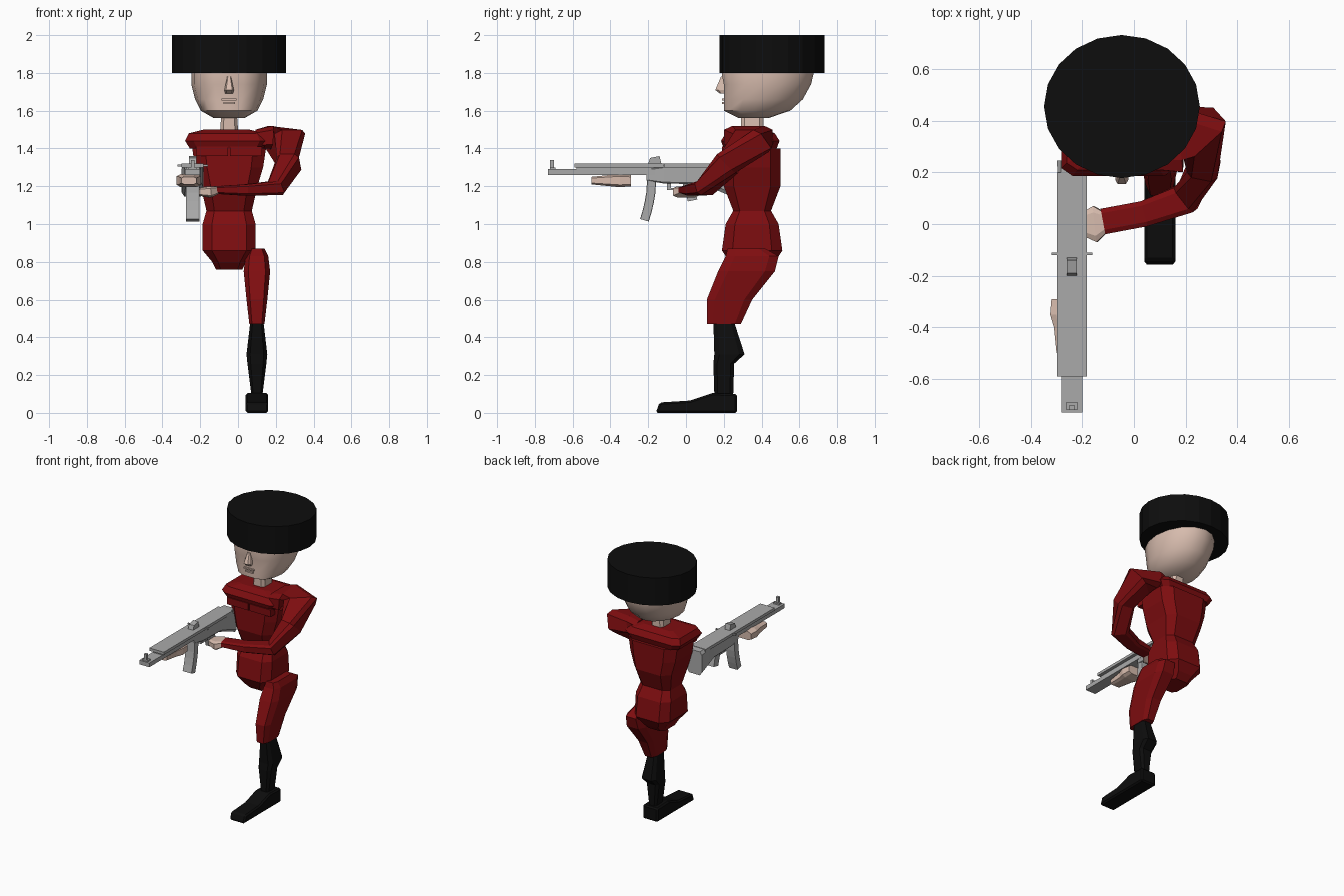
import bpy, bmesh, math
from mathutils import Vector

cube = bpy.data.objects.get("Cube")
if cube:
    bpy.data.objects.remove(cube, do_unlink=True)


def material(name, red, green, blue):
    mat = bpy.data.materials.new(name)
    mat.use_nodes = True
    mat.diffuse_color = (red, green, blue, 1)
    shader = mat.node_tree.nodes["Principled BSDF"]
    shader.inputs["Base Color"].default_value = mat.diffuse_color
    shader.inputs["Roughness"].default_value = .8
    return mat


CLOTH = material("red cloth", .21, .004, .005)
BLACK = material("black", .004, .004, .004)
SKIN = material("skin", .68, .5, .42)
METAL = material("grey metal", .4, .4, .4)
MIDDLE = -.047   # x of head and body
GUN = -.24       # x of the rifle


def skin_rings(name, rings, mat):
    """Bridge rings of equal point count and cap both ends."""
    bm = bmesh.new()
    loops = [[bm.verts.new(point) for point in ring] for ring in rings]
    for lower, upper in zip(loops, loops[1:]):
        for i in range(len(lower)):
            bm.faces.new((lower[i - 1], lower[i], upper[i], upper[i - 1]))
    bm.faces.new(loops[0])
    bm.faces.new(loops[-1])
    bmesh.ops.recalc_face_normals(bm, faces=bm.faces)
    mesh = bpy.data.meshes.new(name)
    bm.to_mesh(mesh)
    bm.free()
    mesh.materials.append(mat)
    part = bpy.data.objects.new(name, mesh)
    bpy.context.collection.objects.link(part)
    return part


def octagon(cut):
    """Square outline with its corners cut off."""
    k = 1 - cut
    half = [(1, -k), (1, k), (k, 1), (-k, 1)]
    return half + [(-a, -b) for a, b in half]


def loft(name, axis, centre, sections, mat, cut=.35):
    """Sections hold position on the axis, two half sizes and an optional shift."""
    rings = []
    for along, wide, deep, *shift in sections:
        ring = []
        for a, b in octagon(cut):
            point = [centre[0] + a * wide, centre[1] + b * deep + sum(shift)]
            point.insert("xyz".index(axis), along)
            ring.append(point)
        rings.append(ring)
    return skin_rings(name, rings, mat)


def limb(name, path, mat, cut=.35):
    """Path entries hold a centre, half width and half height."""
    centres = [Vector(entry[0]) for entry in path]
    rings = []
    for i, (_, wide, high) in enumerate(path):
        ahead = centres[min(i + 1, len(path) - 1)] - centres[max(i - 1, 0)]
        side = Vector((0, 0, 1)).cross(ahead).normalized()
        up = ahead.normalized().cross(side)
        rings.append([centres[i] + side * a * wide + up * b * high
                      for a, b in octagon(cut)])
    return skin_rings(name, rings, mat)


def plate(name, x, half, outline, mat=METAL):
    """Side outline in y and z, given thickness across x."""
    return skin_rings(name, [[(x + side * half, y, z) for y, z in outline]
                             for side in (-1, 1)], mat)


def box(name, x, half, front, back, low, high, mat=METAL):
    outline = [(front, low), (back, low), (back, high), (front, high)]
    return plate(name, x, half, outline, mat)


def turns(count):
    return [math.tau * i / count for i in range(count)]


# Tall round hat
skin_rings("hat", [[(MIDDLE + .302 * math.cos(a), .455 + .277 * math.sin(a), z)
                    for a in turns(20)] for z in (1.8, 2)], BLACK)


# Head: round skull with a flattened face
def head_ring(z, wide, front, back):
    centre, deep = (front + back) / 2, (back - front) / 2
    return [(MIDDLE + wide * math.sin(a),
             centre - deep * min(1, 1.2 * math.cos(a)), z) for a in turns(16)]


head = skin_rings("head", [
    head_ring(1.56, .08, .28, .42), head_ring(1.6, .15, .2, .52),
    head_ring(1.66, .18, .2, .58), head_ring(1.74, .2, .2, .62),
    head_ring(1.79, .2, .19, .63), head_ring(1.85, .2, .2, .63)], SKIN)
head.select_set(True)
bpy.context.view_layer.objects.active = head
bpy.ops.object.shade_smooth_by_angle(angle=math.radians(40))

loft("nose", "z", (MIDDLE, .2), [(1.69, .02, .02), (1.71, .025, .045),
                                 (1.78, .01, .015)], SKIN)
for part, z, half in (("lower_lip", 1.64, .03), ("upper_lip", 1.66, .04)):
    box(part, MIDDLE, half, .19, .22, z - .005, z + .005, SKIN)
loft("neck", "z", (MIDDLE, .35), [(1.46, .05, .06), (1.6, .04, .06)], SKIN)

# Jacket body, from hips up to the shoulder yoke
loft("jacket", "z", (MIDDLE, .35), [
    (.76, .07, .08), (.8, .09, .12), (.86, .14, .16), (1, .14, .14), (1.07, .12, .1),
    (1.2, .15, .15), (1.3, .18, .15), (1.4, .195, .15)], CLOTH)
loft("shoulder_yoke", "z", (-.06, .34), [
    (1.4, .195, .14), (1.44, .22, .155), (1.48, .2, .13), (1.5, .12, .08)], CLOTH, .2)
for part, side in (("right_chest_fold", -1), ("left_chest_fold", 1)):
    box(part, MIDDLE + side * .09, .085, .19, .26, 1.36, 1.41, CLOTH)

# Left arm bent across the body
limb("left_sleeve", [
    ((.1, .33, 1.45), .12, .05), ((.17, .33, 1.46), .13, .06),
    ((.25, .35, 1.44), .11, .08), ((.27, .22, 1.32), .06, .07),
    ((.2, .1, 1.19), .06, .04), ((.04, .04, 1.18), .05, .03),
    ((-.12, .01, 1.18), .05, .02)], CLOTH)
limb("left_hand", [((-.11, .01, 1.18), .04, .02), ((-.15, 0, 1.17), .07, .03),
                   ((-.21, 0, 1.17), .04, .02)], SKIN)

# Detached right hand under the fore-end
loft("right_hand", "y", (-.26, 1.23), [(-.5, .04, .02), (-.4, .05, .03),
                                       (-.35, .065, .035), (-.29, .06, .03)], SKIN)

# Single left leg and boot
loft("thigh", "z", (.1, .2), [
    (.87, .04, .1, .12), (.83, .06, .14, .15), (.75, .07, .15, .12),
    (.6, .055, .12, .03), (.47, .04, .09)], CLOTH)
loft("boot_shaft", "z", (.1, .2), [
    (.48, .035, .055), (.31, .055, .08, .03), (.26, .05, .055), (.1, .03, .05)], BLACK)
foot = plate("boot_foot", .1, .06, [
    (-.16, 0), (-.14, .055), (.02, .065), (.14, .105), (.27, .1), (.27, 0)], BLACK)
foot.modifiers.new("soft edges", "BEVEL").width = .01

# Rifle: barrel bar, top cover, receiver and stock
box("barrel_bar", GUN, .04, -.73, 0, 1.26, 1.29)
box("top_cover", GUN, .058, -.59, .2, 1.3, 1.32)
box("cover_rib", GUN, .035, -.58, .1, 1.28, 1.3)
loft("receiver", "y", (GUN, 1.26), [(-.21, .035, .03), (-.12, .045, .045),
                                    (.1, .045, .05)], METAL, .15)
loft("stock", "y", (GUN, 1.26), [(.08, .045, .055), (.16, .055, .07, -.01),
                                 (.245, .058, .085, -.03)], METAL, .25)

# Curved magazine, grip and trigger guard
limb("magazine", [((GUN, -.18 - .04 * t * t, 1.26 - .24 * t), .035, .024)
                  for t in (0, .4, .6, .8, 1)], METAL, .1)
plate("pistol_grip", GUN, .025, [(-.02, 1.22), (.04, 1.22), (.06, 1.13), (.01, 1.12)])
box("trigger_guard", GUN, .012, -.09, -.02, 1.18, 1.19)
box("guard_front", GUN, .012, -.1, -.08, 1.18, 1.22)

# Sights and charging handle
box("front_sight_base", GUN, .022, -.72, -.69, 1.28, 1.3)
box("front_sight_post", GUN, .01, -.72, -.7, 1.3, 1.34)
plate("rear_sight", GUN, .02, [(-.2, 1.32), (-.19, 1.35), (-.14, 1.36), (-.13, 1.32)])
box("charging_handle", GUN, .08, -.12, -.11, 1.305, 1.315)
